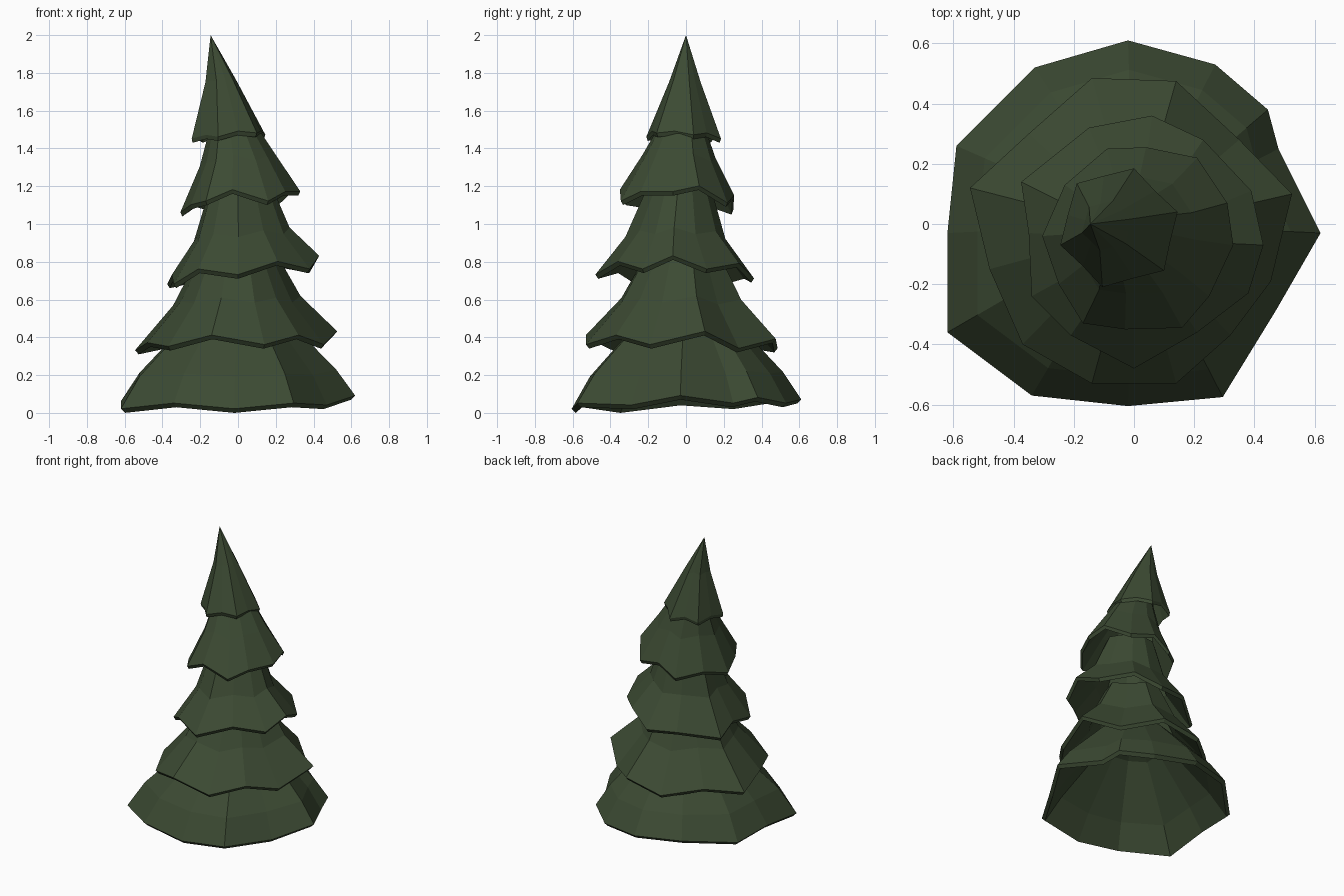
import bpy
import bmesh
from mathutils import Vector

default = bpy.data.objects.get("Cube")
if default:
    bpy.data.objects.remove(default, do_unlink=True)

# One dark green for all foliage
green = bpy.data.materials.new("dark pine green")
green.use_nodes = True
colour = (0.045, 0.069, 0.033, 1.0)
green.diffuse_color = colour
shader = green.node_tree.nodes["Principled BSDF"]
shader.inputs["Base Color"].default_value = colour
shader.inputs["Roughness"].default_value = 0.9

LIP = Vector((0, 0, 0.022))    # height of the edge under each skirt
DROP = Vector((0, 0, 0.03))    # gap between outer and inner shell
CM = 0.01                      # rim corners are in hundredths of a unit


def mean_height(ring):
    return sum(p.z for p in ring) / len(ring)


def shrink_ring(rim, centre, factor, wave):
    """Pull a ring towards a centre, keeping part of its wavy height."""
    mean = mean_height(rim)
    ring = []
    for p in rim:
        q = centre + (p - centre) * factor
        q.z = centre.z + (p.z - mean) * wave
        ring.append(q)
    return ring


def bridge(bm, lower, upper):
    """Join two vertex rings with quads."""
    count = len(lower)
    for i in range(count):
        j = (i + 1) % count
        bm.faces.new((lower[i], lower[j], upper[j], upper[i]))


def close_with_tip(bm, ring, point):
    """Join a vertex ring to a single tip."""
    tip = bm.verts.new(point)
    for i, vert in enumerate(ring):
        bm.faces.new((vert, ring[(i + 1) % len(ring)], tip))


def make_skirt(name, corners, middle, middle_size, top, top_size, tip):
    """Build a hollow, flared foliage skirt with a thin drooping lip."""
    low = [Vector(c) * CM for c in corners]
    rim = [p + LIP for p in low]
    mid = Vector(middle)
    peak = Vector(top)
    lip_centre = Vector((mid.x, mid.y, mean_height(low)))

    # Outer shell from rim to crown, then the inner shell
    outer = [rim, shrink_ring(rim, mid, middle_size, 0.5)]
    inner = [shrink_ring(low, lip_centre, 0.965, 1.0),
             shrink_ring(low, mid - DROP, middle_size * 0.94, 0.5)]
    if top_size:
        outer.append(shrink_ring(rim, peak, top_size, 0.2))
        inner.append(shrink_ring(low, peak - DROP, top_size * 0.88, 0.2))

    bm = bmesh.new()
    shells = []
    for rings in (outer, inner):
        shell = [[bm.verts.new(p) for p in ring] for ring in rings]
        for lower, upper in zip(shell, shell[1:]):
            bridge(bm, lower, upper)
        shells.append(shell)
    bridge(bm, shells[1][0], shells[0][0])
    close_with_tip(bm, shells[0][-1], tip)
    close_with_tip(bm, shells[1][-1], Vector(tip) - DROP)
    bmesh.ops.recalc_face_normals(bm, faces=bm.faces[:])

    mesh = bpy.data.meshes.new(name)
    bm.to_mesh(mesh)
    bm.free()
    mesh.materials.append(green)
    skirt = bpy.data.objects.new(name, mesh)
    bpy.context.scene.collection.objects.link(skirt)


# Widest skirt, resting on the ground
make_skirt(
    "bottom_branches",
    [(-2, 61, 5), (-33, 52, 6), (-59, 26, 2), (-62, -3, 4), (-62, -36, 0),
     (-34, -57, 3), (-2, -60.5, 0), (29.5, -57.5, 3), (47, -29, 2),
     (62, -3, 7), (48, 25, 3), (44.5, 38, 6), (27, 53, 3)],
    (0, 0, 0.21), 0.84, (0, 0, 0.5), 0.4, (0, 0, 0.6))

# Second skirt
make_skirt(
    "lower_branches",
    [(-14, 48.5, 32), (-35, 30, 35), (-54.5, 12, 31), (-48, -15, 35),
     (-37, -40, 33), (-14, -53, 39), (14, -53, 34), (32, -37, 39),
     (45.5, -19, 34), (52.5, 10, 41), (35, 28, 32), (14, 47.5, 37)],
    (0, -0.02, 0.59), 0.63, (0, -0.01, 0.82), 0.4, (0, 0, 0.9))

# Third skirt
make_skirt(
    "middle_branches",
    [(6, 36, 69), (-15, 32, 71), (-37.5, 14, 66), (-35, -3, 71),
     (-34, -24, 66), (-21, -37, 74), (0, -48, 71), (21, -36, 78),
     (38, -23, 74), (43, -7, 81), (39, 11, 74), (23, 28, 77)],
    (0.005, -0.05, 0.94), 0.63, (0, -0.02, 1.2), 0.4, (-0.02, 0, 1.28))

# Fourth skirt
make_skirt(
    "upper_branches",
    [(4, 25.5, 113), (-9, 25, 105), (-23, 13, 109), (-30.5, -4, 104),
     (-25, -20, 108), (-17, -33, 110), (-3, -35, 116), (16, -34.5, 110),
     (25, -24, 115), (33, -7, 115), (31, 7, 118), (21, 22, 109)],
    (-0.02, -0.02, 1.34), 0.64, (-0.06, 0, 1.56), 0.32, (-0.08, 0, 1.62))

# Pointed crown, leaning to one side
make_skirt(
    "treetop",
    [(0, 18.5, 143), (-10, 16, 146), (-19, 13.5, 143), (-22, 3, 145),
     (-24.5, -7, 143), (-17, -14, 145), (-10.5, -21, 144), (0, -18, 147),
     (10, -15.5, 146), (12, -6, 147), (14.5, 4, 145), (7, 11, 146)],
    (-0.12, 0, 1.76), 0.42, (-0.12, 0, 1.8), 0, (-0.145, 0, 2))
